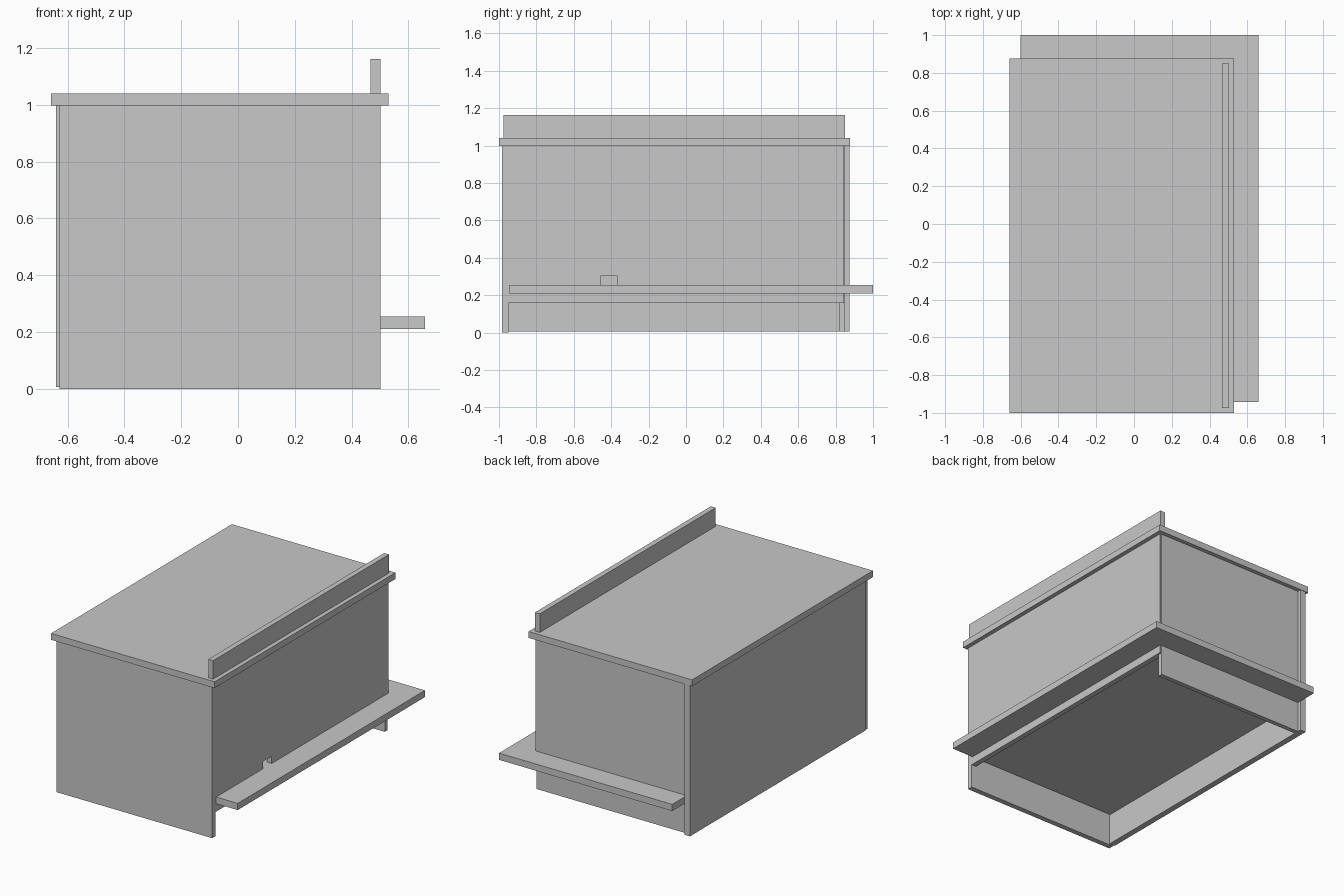
import bpy
import bmesh

if "Cube" in bpy.data.objects:
    bpy.data.objects.remove(bpy.data.objects["Cube"])

grey = bpy.data.materials.new("plain_grey")
grey.use_nodes = True
colour = (0.58, 0.58, 0.58, 1)
grey.diffuse_color = colour
grey.node_tree.nodes["Principled BSDF"].inputs["Base Color"].default_value = colour


def board(name, xs, ys, zs):
    """A rectangular board given by its extents."""
    bm = bmesh.new()
    bmesh.ops.create_cube(bm, size=1)
    for v in bm.verts:
        v.co = [ends[0] if c < 0 else ends[1] for c, ends in zip(v.co, (xs, ys, zs))]
    mesh = bpy.data.meshes.new(name)
    bm.to_mesh(mesh)
    bm.free()
    mesh.materials.append(grey)
    obj = bpy.data.objects.new(name, mesh)
    bpy.context.collection.objects.link(obj)
    return obj


# Shared planes of the carcass
left, right = -0.6, 0.502
front, back = -0.95, 0.82
t = 0.035
foot, top = 0.006, 0.998
rim = 1.04

# Carcass walls, open below
board("front_panel", (-0.628, right), (front - t, front), (0, top))
board("back_panel", (left, right - 0.01), (back, 0.85), (foot, top))
board("closed_side_panel", (-0.64, left), (front, 0.874), (foot, top))
side = board("shelf_side_panel", (right - t, right), (front, 0.846), (0.158, top))

# Small cable opening in the side wall above the shelf
cutter = board("cable_opening_cutter", (0.4, 0.6), (-0.457, -0.367), (0.23, 0.302))
cutter.hide_render = True
cutter.hide_viewport = True
cut = side.modifiers.new("cable_opening", "BOOLEAN")
cut.operation = "DIFFERENCE"
cut.solver = "EXACT"
cut.object = cutter

# Counter top with its upright rail
board("counter_top", (-0.658, 0.53), (-1, 0.877), (top, rim))
board("upright_rail", (right - t, right), (-0.975, 0.85), (rim, 1.162))

# Low shelf board: floor of the carcass, projecting at the side and back
board("through_shelf", (left, 0.658), (-0.943, 1), (0.21, 0.254))
